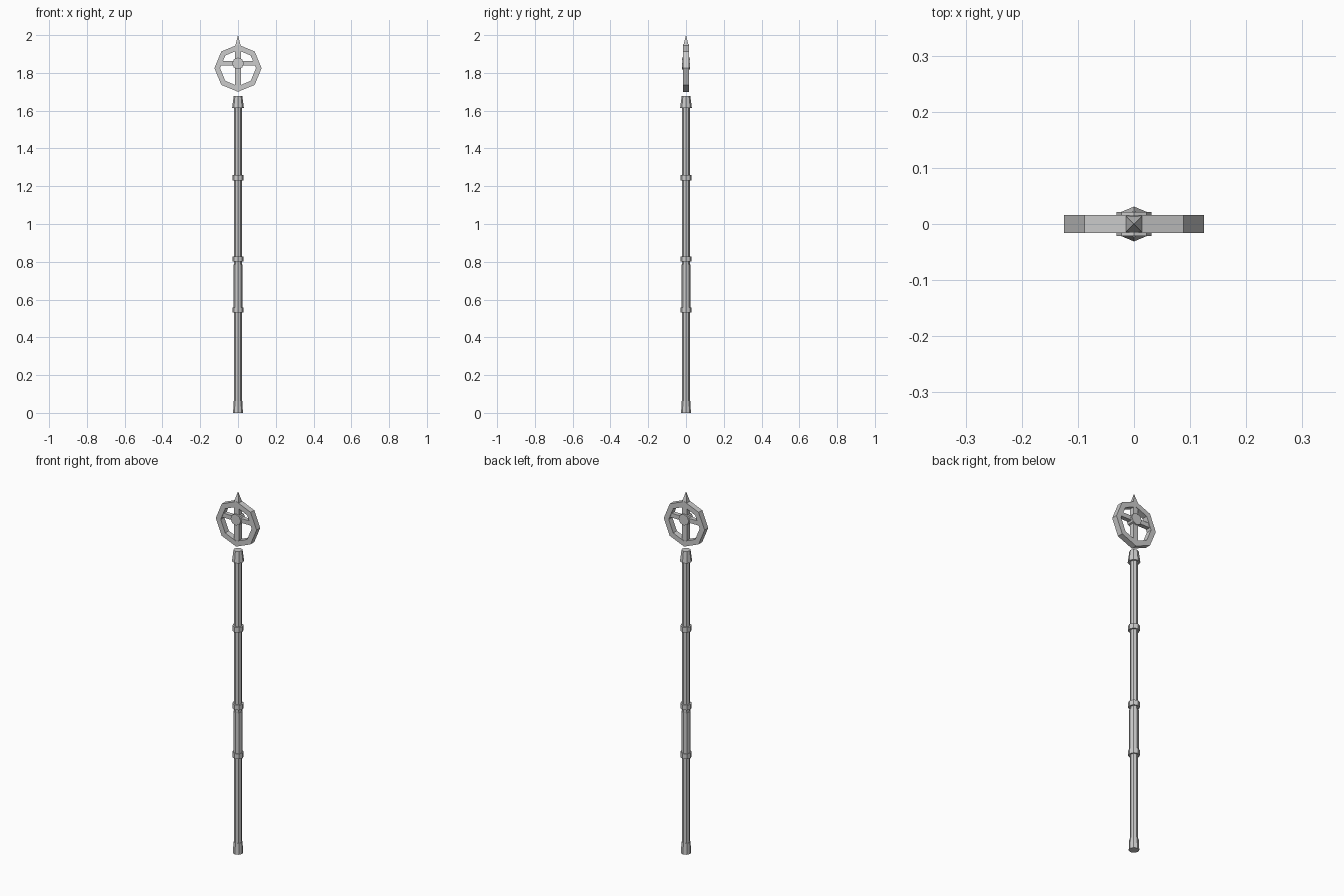
import bpy, bmesh, math
from mathutils import Vector

if "Cube" in bpy.data.objects:
    bpy.data.objects.remove(bpy.data.objects["Cube"])


def finish(name, bm):
    bmesh.ops.recalc_face_normals(bm, faces=bm.faces)
    me = bpy.data.meshes.new(name)
    bm.to_mesh(me)
    bm.free()
    ob = bpy.data.objects.new(name, me)
    bpy.context.collection.objects.link(ob)
    return ob


def frustum(name, r1, r2, z1, z2, n=8):
    """Faceted tapered cylinder with a vertex on the x axis."""
    bm = bmesh.new()
    bmesh.ops.create_cone(bm, cap_ends=True, segments=n, radius1=r1, radius2=r2, depth=z2 - z1)
    bmesh.ops.translate(bm, vec=(0, 0, (z1 + z2) / 2), verts=bm.verts)
    return finish(name, bm)


def box(name, size, centre):
    bm = bmesh.new()
    bmesh.ops.create_cube(bm, size=1)
    bmesh.ops.scale(bm, vec=size, verts=bm.verts)
    bmesh.ops.translate(bm, vec=centre, verts=bm.verts)
    return finish(name, bm)


def lathe(name, section, axis_point, n=8):
    """Sweep a closed (radius, y) section around a y-parallel axis."""
    bm = bmesh.new()
    loops = []
    for i in range(n):
        a = 2 * math.pi * i / n
        loops.append([bm.verts.new(Vector(axis_point) + Vector((r * math.cos(a), y, r * math.sin(a))))
                      for r, y in section])
    m = len(section)
    for i in range(n):
        a, b = loops[i], loops[(i + 1) % n]
        for j in range(m):
            k = (j + 1) % m
            bm.faces.new((a[j], a[k], b[k], b[j]))
    return finish(name, bm)


# Shaft, foot cap and grip
frustum("shaft", 0.02, 0.02, 0.01, 1.66)
frustum("foot_cap", 0.026, 0.023, 0.0, 0.062)
frustum("grip", 0.024, 0.024, 0.55, 0.785)

# Bands along the shaft
for i, z in enumerate((0.545, 0.815, 1.245)):
    frustum(f"band_{i + 1}", 0.029, 0.029, z - 0.014, z + 0.014)

# Tapered collar under the floating head
frustum("collar", 0.031, 0.023, 1.615, 1.677)

# Octagonal wheel
T = 0.016
lathe("head_ring", [(0.125, -T), (0.125, T), (0.095, T), (0.095, -T)], (0, 0, 1.825))

# Cross bars and hub
box("upright_bar", (0.03, 0.026, 0.225), (0, 0, 1.825))
box("cross_bar", (0.215, 0.024, 0.024), (0, 0, 1.85))
hub = frustum("hub", 0.031, 0.031, -0.021, 0.021)
hub.rotation_euler = (math.pi / 2, 0, 0)
hub.location = (0, 0, 1.85)

# Four-sided finial spike
spike = frustum("spike", 0.022, 0.0, 1.94, 2.0, 4)
spike.rotation_euler = (0, 0, math.pi / 4)
